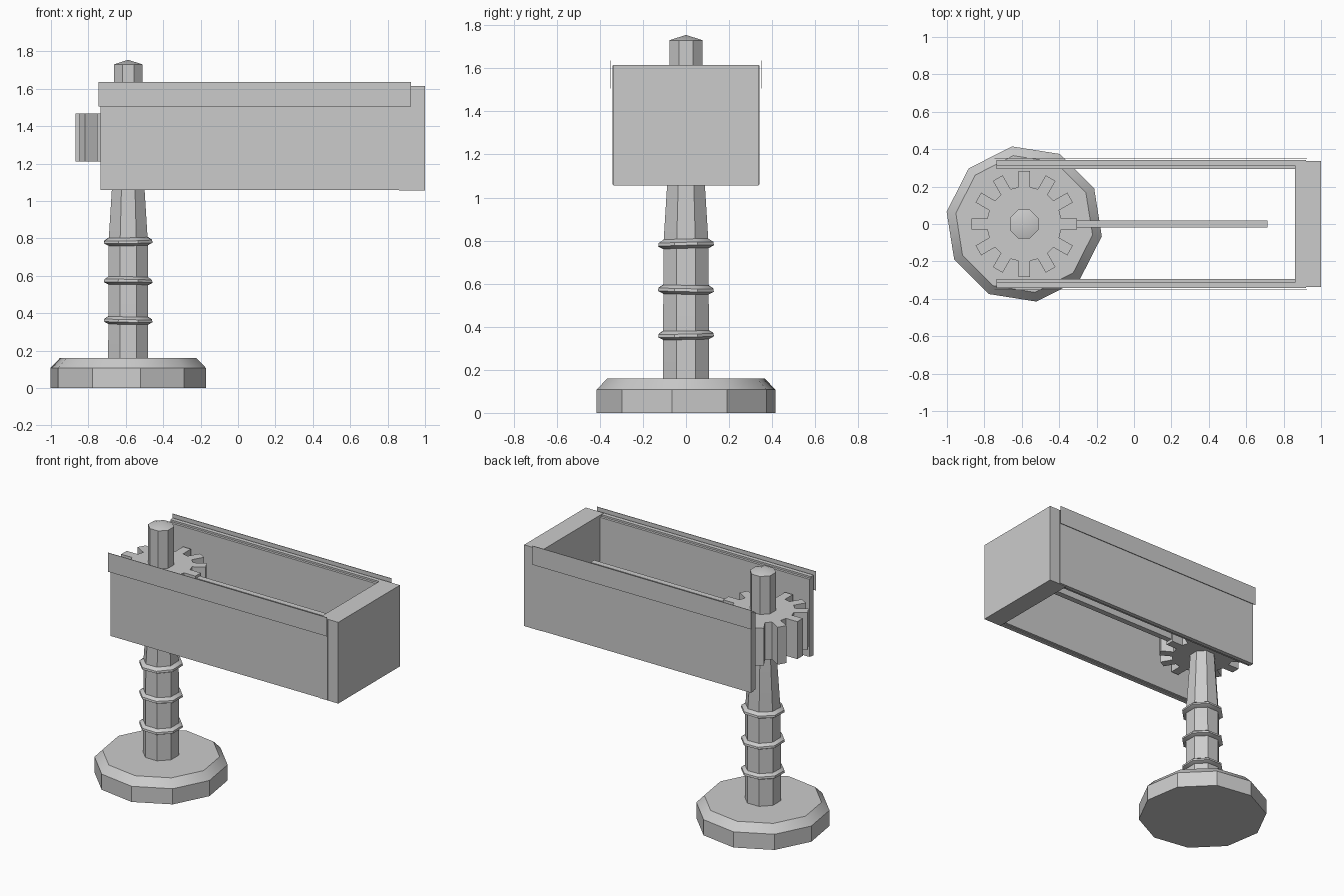
import bpy
import bmesh
from math import cos, sin, pi, radians, sqrt

if "Cube" in bpy.data.objects:
    bpy.data.objects.remove(bpy.data.objects["Cube"])

AXIS_X = -0.587  # shared axis of base, column, gear and post

grey = bpy.data.materials.new("plain_grey")
grey.use_nodes = True
grey.diffuse_color = (0.6, 0.6, 0.6, 1)
grey.node_tree.nodes["Principled BSDF"].inputs["Base Color"].default_value = (0.6, 0.6, 0.6, 1)


def finish(name, bm, location, tilt=(0, 0, 0)):
    bmesh.ops.recalc_face_normals(bm, faces=bm.faces)
    mesh = bpy.data.meshes.new(name)
    bm.to_mesh(mesh)
    bm.free()
    mesh.materials.append(grey)
    ob = bpy.data.objects.new(name, mesh)
    ob.location = location
    ob.rotation_euler = [radians(a) for a in tilt]
    bpy.context.collection.objects.link(ob)
    bpy.ops.object.select_all(action="DESELECT")
    ob.select_set(True)
    bpy.context.view_layer.objects.active = ob
    bpy.ops.object.shade_smooth_by_angle(angle=radians(30))
    return ob


def lathe(name, profile, sides, start, z=0, tilt=(0, 0, 0), apex=None):
    """Stack rings of (radius, height) around the shared axis."""
    bm = bmesh.new()
    rings = []
    for r, h in profile:
        angles = [radians(start) + 2 * pi * i / sides for i in range(sides)]
        rings.append([bm.verts.new((r * cos(a), r * sin(a), h)) for a in angles])
    for low, high in zip(rings, rings[1:]):
        for i in range(sides):
            j = (i + 1) % sides
            bm.faces.new((low[i], low[j], high[j], high[i]))
    bm.faces.new(rings[0])
    top = rings[-1]
    if apex is None:
        bm.faces.new(top)
    else:
        tip = bm.verts.new((0, 0, apex))
        for i in range(sides):
            bm.faces.new((top[i], top[(i + 1) % sides], tip))
    return finish(name, bm, (AXIS_X, 0, z), tilt)


def box(name, x, y, z):
    """Box from its (low, high) range on each axis."""
    bm = bmesh.new()
    bmesh.ops.create_cube(bm, size=1)
    spans = (x, y, z)
    bmesh.ops.scale(bm, vec=[b - a for a, b in spans], verts=bm.verts)
    return finish(name, bm, [(a + b) / 2 for a, b in spans])


def gear(name, teeth, root, tip, width, low, high):
    bm = bmesh.new()
    half = width / 2
    foot = sqrt(root ** 2 - half ** 2)
    outline = []
    for i in range(teeth):
        a = 2 * pi * i / teeth
        for u, v in ((foot, -half), (tip, -half), (tip, half), (foot, half)):
            outline.append(bm.verts.new((u * cos(a) - v * sin(a), u * sin(a) + v * cos(a), low)))
    face = bm.faces.new(outline)
    moved = bmesh.ops.extrude_face_region(bm, geom=[face], use_keep_orig=True)["geom"]
    bmesh.ops.translate(bm, vec=(0, 0, high - low),
                        verts=[v for v in moved if isinstance(v, bmesh.types.BMVert)])
    return finish(name, bm, (AXIS_X, 0, 0))


# Ten-sided foot with a bevelled rim
lathe("base", [(0.42, 0), (0.42, 0.108), (0.37, 0.16)], 10, 27)

# Tapered octagonal column, slightly tilted collars and the pointed post
lathe("column", [(0.116, 0.15), (0.113, 0.79), (0.084, 1.22)], 8, 22.5)
for i, tilt in enumerate([(1, 1, 0), (-1, 1, 0), (1.5, -1, 0)]):
    lathe("collar_%d" % (i + 1), [(0.112, -0.022), (0.14, -0.008), (0.138, 0.006), (0.112, 0.022)],
          8, 22.5, 0.362 + 0.211 * i, tilt)
lathe("post", [(0.083, 1.2), (0.083, 1.73)], 8, 22.5, apex=1.755)

# Gear and the flat bar reaching out from it
gear("gear", 12, 0.2, 0.283, 0.06, 1.21, 1.468)
box("centre_bar", (-0.33, 0.715), (-0.02, 0.02), (1.23, 1.45))

# Paired side walls: inner lining, outer panel, thin lip along the top
for side, s in (("left", 1), ("right", -1)):
    def span(a, b):
        return tuple(sorted((s * a, s * b)))
    box(side + "_lining", (-0.735, 0.87), span(0.295, 0.313), (1.065, 1.6))
    box(side + "_panel", (-0.735, 0.92), span(0.312, 0.341), (1.06, 1.612))
    box(side + "_lip", (-0.745, 0.925), span(0.35, 0.354), (1.505, 1.635))

# Closed end block
box("end_block", (0.862, 1.0), (-0.336, 0.336), (1.055, 1.615))
